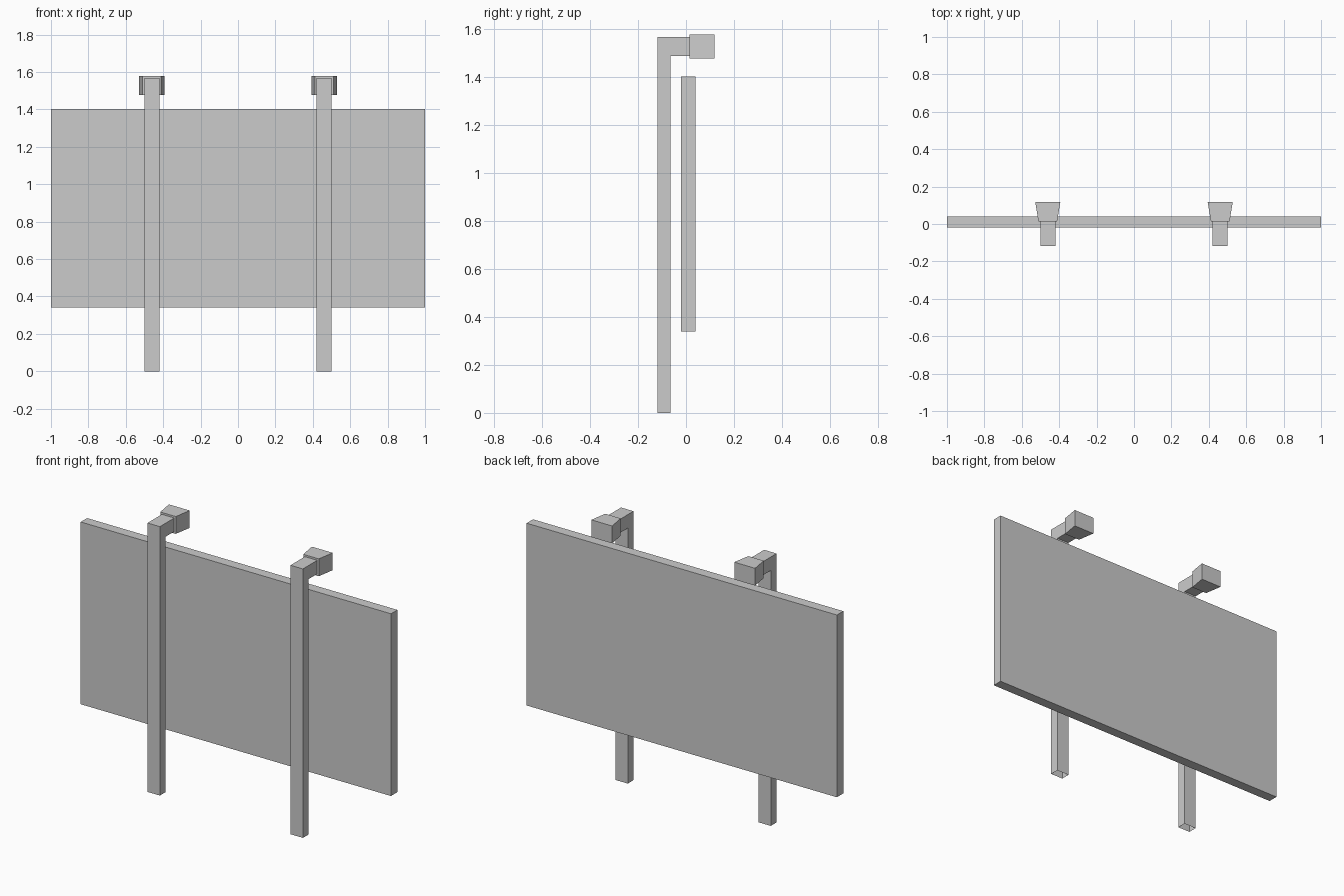
import bpy, bmesh

if "Cube" in bpy.data.objects:
    bpy.data.objects.remove(bpy.data.objects["Cube"])


def make_object(name, bm):
    bmesh.ops.recalc_face_normals(bm, faces=bm.faces)
    mesh = bpy.data.meshes.new(name)
    bm.to_mesh(mesh)
    bm.free()
    obj = bpy.data.objects.new(name, mesh)
    bpy.context.collection.objects.link(obj)
    return obj


def box(name, x0, x1, y0, y1, z0, z1, back_flare=0.0):
    bm = bmesh.new()
    bmesh.ops.create_cube(bm, size=1)
    for v in bm.verts:
        flare = back_flare if v.co.y > 0 else 0
        v.co.x = x1 + flare if v.co.x > 0 else x0 - flare
        v.co.y = y1 if v.co.y > 0 else y0
        v.co.z = z1 if v.co.z > 0 else z0
    return make_object(name, bm)


def bent_post(name, x0, x1):
    # L-shaped side profile (y, z) extruded across x
    profile = [(-0.118, 0), (-0.065, 0), (-0.065, 1.488),
               (0.014, 1.488), (0.014, 1.567), (-0.118, 1.567)]
    bm = bmesh.new()
    face = bm.faces.new([bm.verts.new((x0, y, z)) for y, z in profile])
    ext = bmesh.ops.extrude_face_region(bm, geom=[face], use_keep_orig=True)
    verts = [g for g in ext["geom"] if isinstance(g, bmesh.types.BMVert)]
    bmesh.ops.translate(bm, verts=verts, vec=(x1 - x0, 0, 0))
    bmesh.ops.recalc_face_normals(bm, faces=bm.faces)
    # The foot is open underneath
    foot = [f for f in bm.faces if all(v.co.z < 0.001 for v in f.verts)]
    bmesh.ops.delete(bm, geom=foot, context='FACES_ONLY')
    return make_object(name, bm)


# Sign panel
box("sign_panel", -1, 1, -0.02, 0.039, 0.34, 1.402)

# Posts with overhanging arms, each carrying a flared lamp
for side, cx in (("left", -0.461), ("right", 0.461)):
    bent_post(side + "_post", cx - 0.04, cx + 0.04)
    box(side + "_lamp", cx - 0.05, cx + 0.05, 0.014, 0.118,
        1.477, 1.578, back_flare=0.017)
